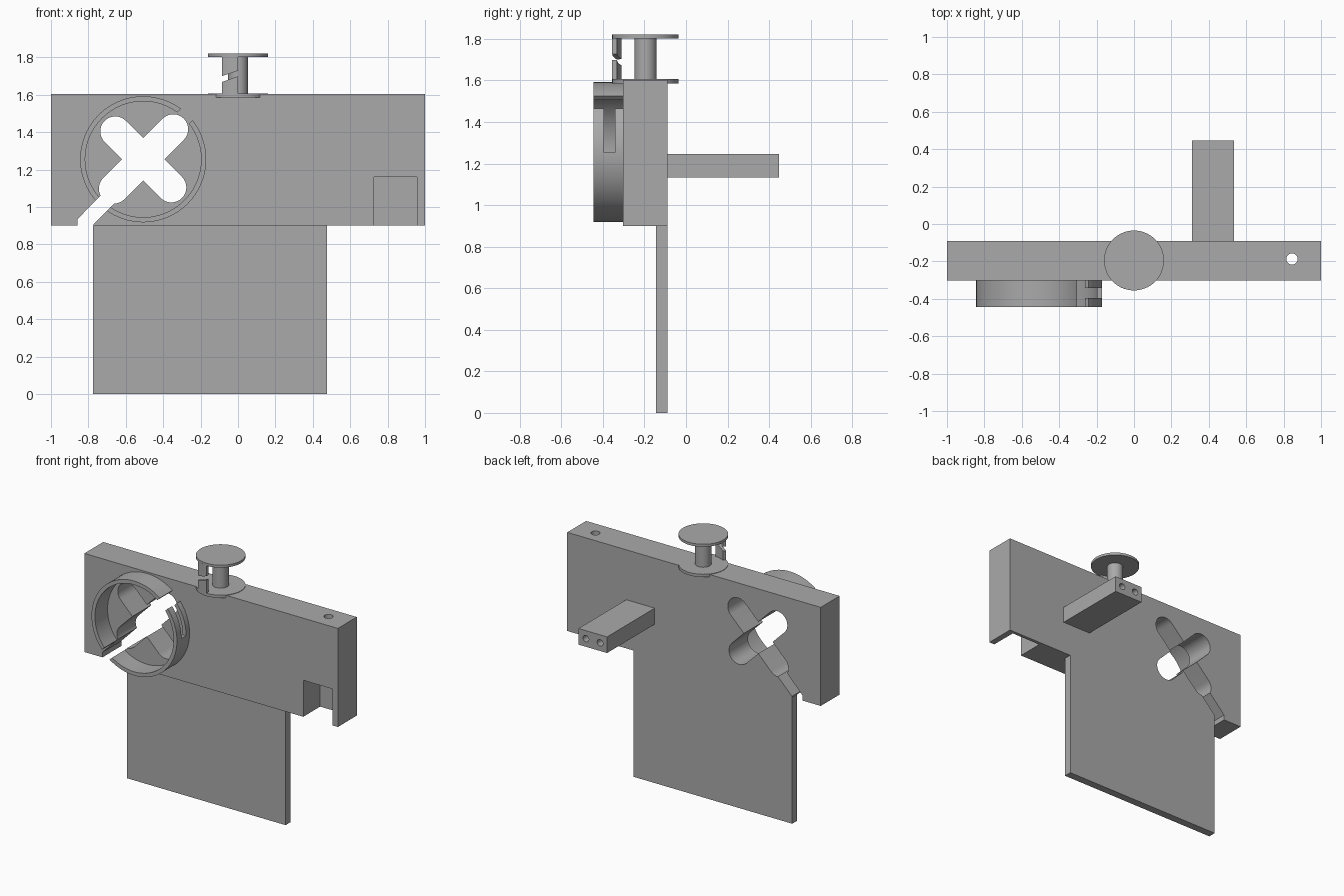
import bpy, bmesh
from math import cos, sin, pi, radians
from mathutils import Vector

cube = bpy.data.objects.get("Cube")
if cube:
    bpy.data.objects.remove(cube, do_unlink=True)

grey = bpy.data.materials.new("plain grey")
grey.use_nodes = True
COLOUR = (0.4, 0.4, 0.4, 1)
grey.diffuse_color = COLOUR
grey.node_tree.nodes["Principled BSDF"].inputs["Base Color"].default_value = COLOUR


def prism(name, profile, low, high, axis="y"):
    """Extrude a 2D profile: (x, z) along y, or (x, y) along z."""
    bm = bmesh.new()

    def place(p, h):
        return (p[0], h, p[1]) if axis == "y" else (p[0], p[1], h)

    face = bm.faces.new([bm.verts.new(place(p, low)) for p in profile])
    out = bmesh.ops.extrude_face_region(bm, geom=[face])
    shift = Vector(place((0, 0), high - low))
    verts = [v for v in out["geom"] if isinstance(v, bmesh.types.BMVert)]
    bmesh.ops.translate(bm, verts=verts, vec=shift)
    bmesh.ops.recalc_face_normals(bm, faces=bm.faces)
    mesh = bpy.data.meshes.new(name)
    bm.to_mesh(mesh)
    bm.free()
    mesh.materials.append(grey)
    obj = bpy.data.objects.new(name, mesh)
    bpy.context.collection.objects.link(obj)
    return obj


def box(name, x, y, z):
    return prism(name, [(x[0], z[0]), (x[1], z[0]), (x[1], z[1]), (x[0], z[1])], *y)


def arc(cx, cy, r, start=0, end=360, steps=64):
    count = steps if end - start == 360 else steps + 1
    angles = [radians(start + (end - start) * i / steps) for i in range(count)]
    return [(cx + r * cos(a), cy + r * sin(a)) for a in angles]


def carve(target, cutter):
    mod = target.modifiers.new("cut", "BOOLEAN")
    mod.operation = "DIFFERENCE"
    mod.solver = "EXACT"
    mod.object = cutter
    bpy.context.view_layer.update()
    bpy.context.view_layer.objects.active = target
    bpy.ops.object.modifier_apply(modifier=mod.name)
    bpy.data.objects.remove(cutter, do_unlink=True)


FRONT, BACK = -0.303, -0.09
CX, CZ = -0.507, 1.255      # centre of ring and cross
KY = -0.195                 # centre of knob


def polar(distance, degrees):
    a = radians(degrees)
    return CX + distance * cos(a), CZ + distance * sin(a)


def slanted_arm(angle, far, near):
    """Round-ended slot through the cross centre."""
    r = 0.08
    return prism("arm_cutter",
                 arc(*polar(far, angle), r, angle - 90, angle + 90, 24)
                 + arc(*polar(near, angle + 180), r, angle + 90, angle + 270, 24),
                 -0.6, 0.1)


def exit_slot():
    """Diagonal channel from the cross down to the lower edge."""
    return prism("slot_cutter",
                 [(-0.857, 0.8), (-0.773, 0.8), (-0.773, 0.908), (-0.55, 1.13),
                  (-0.6, 1.2), (-0.857, 0.936)], -0.6, 0.1)


# Main block with cross opening, channel, corner pocket and top hole
block = box("main_block", (-1, 1), (FRONT, BACK), (0.9, 1.603))
carve(block, slanted_arm(45, 0.227, 0.222))
carve(block, slanted_arm(135, 0.211, 0.213))
carve(block, exit_slot())
carve(block, box("pocket_cutter", (0.727, 0.957), (-0.5, -0.113), (0.7, 1.16)))
carve(block, prism("hole_cutter", arc(0.845, -0.187, 0.03, steps=32), 1.1, 1.8, "z"))

# Thin hanging plate
plate = box("lower_plate", (-0.775, 0.477), (-0.145, BACK), (0, 0.9))

# Split ring on the front
ring = prism("front_ring", arc(CX, CZ, 0.337, steps=96), -0.445, FRONT)
carve(ring, prism("bore_cutter", arc(CX, CZ, 0.31, steps=96), -0.6, 0))
carve(ring, exit_slot())
d = 0.7071
gap = [(CX + d * (u - v), CZ + d * (u + v))
       for u, v in ((0.2, -0.038), (0.45, -0.038), (0.45, 0.048), (0.2, 0.048))]
carve(ring, prism("gap_cutter", gap, -0.6, 0))
carve(ring, box("slit_cutter", (-0.3, -0.1), (-0.395, -0.342), (1.253, 1.5)))

# Rear bar with two end holes
bar = box("rear_bar", (0.31, 0.535), (BACK, 0.447), (1.132, 1.247))
for x in (0.365, 0.477):
    carve(bar, prism("bar_hole_cutter", arc(x, 1.19, 0.023, steps=32), 0.2, 0.6))

# Knob: two discs, a stem and a broken curved tab
parts = [prism("knob_base", arc(0, KY, 0.16), 1.586, 1.606, "z"),
         prism("knob_stem", arc(0, KY, 0.053, steps=48), 1.6, 1.805, "z"),
         prism("knob_top", arc(0, KY, 0.16), 1.802, 1.82, "z")]
tab_outline = arc(0, KY, 0.16, 238, 270, 12) + arc(0, KY, 0.137, 238, 270, 12)[::-1]
tab = prism("knob_tab", tab_outline, 1.603, 1.805, "z")
carve(tab, prism("break_cutter", [(-0.12, 1.656), (0.03, 1.71),
                                  (0.03, 1.738), (-0.12, 1.688)], -0.6, 0))
parts.append(tab)

# Smooth curved walls, keep edges crisp
for obj in [block, plate, ring, bar] + parts:
    bpy.ops.object.select_all(action="DESELECT")
    obj.select_set(True)
    bpy.context.view_layer.objects.active = obj
    bpy.ops.object.shade_smooth_by_angle(angle=radians(30))
